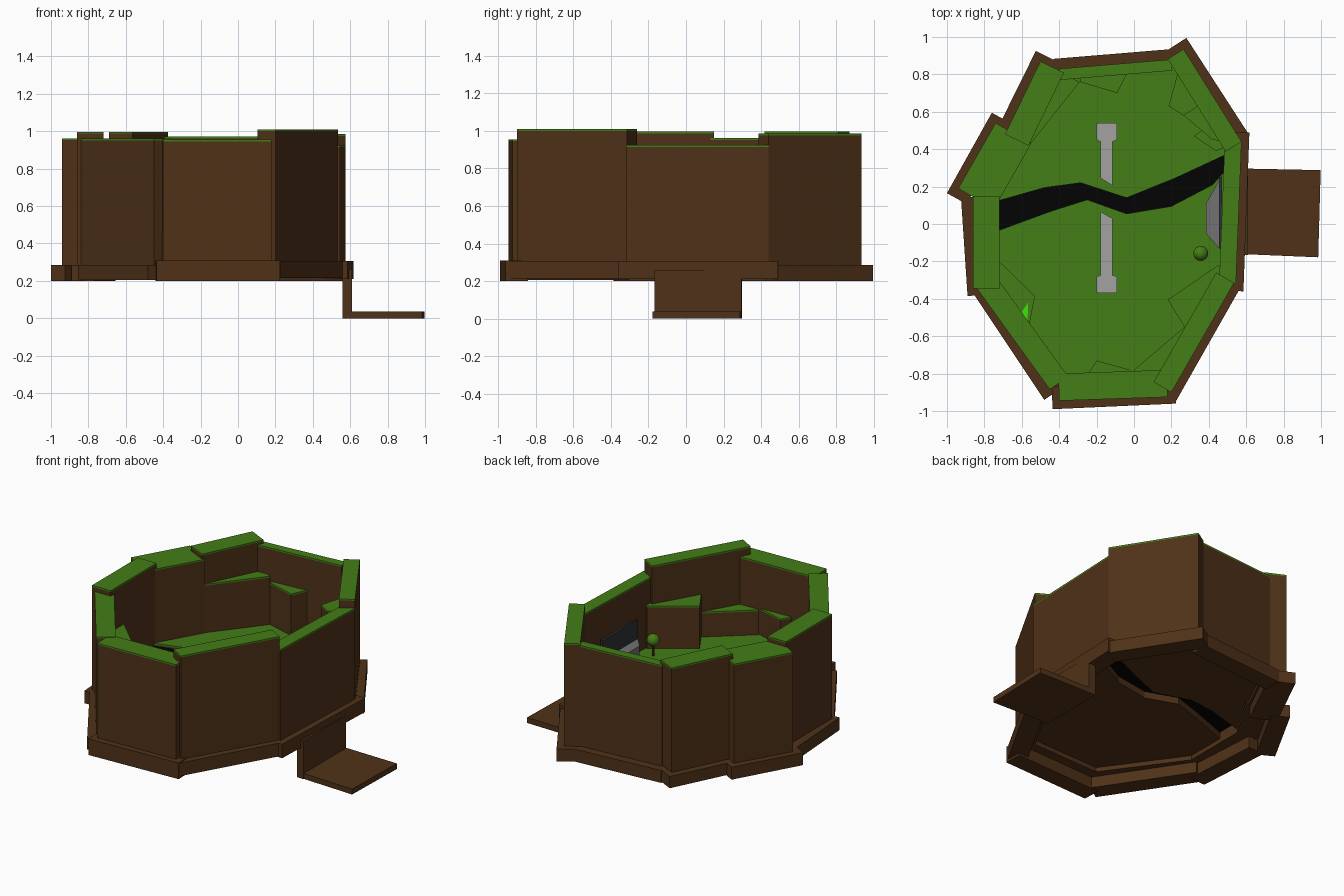
import bpy, bmesh
from mathutils import Vector

if "Cube" in bpy.data.objects:
    bpy.data.objects.remove(bpy.data.objects["Cube"])


def material(name, rgb):
    m = bpy.data.materials.new(name)
    m.diffuse_color = (*rgb, 1)
    m.use_nodes = True
    m.node_tree.nodes["Principled BSDF"].inputs["Base Color"].default_value = m.diffuse_color
    return m


BROWN = material("earth", (0.078, 0.031, 0.009))
GREEN = material("grass", (0.056, 0.21, 0.008))
BRIGHT = material("bright_grass", (0.05, 0.75, 0.005))
BLACK = material("dark_chasm", (0.001, 0.001, 0.001))
STONE = material("pale_stone", (0.36, 0.36, 0.36))
GREY = material("gate_stone", (0.17, 0.17, 0.17))
DARK = material("gate_dark", (0.03, 0.033, 0.036))


def prism(name, pts, z0, z1, mat, cap=None, cap_h=0.01):
    """Extruded outline, optionally with a thin cap layer of another material."""
    bm = bmesh.new()
    levels = [z0, z1 - cap_h, z1] if cap else [z0, z1]
    rings = [[bm.verts.new((x, y, z)) for x, y in pts] for z in levels]
    n = len(pts)
    bm.faces.new(rings[0][::-1])
    top = bm.faces.new(rings[-1])
    top.material_index = 1 if cap else 0
    for k in range(len(rings) - 1):
        a, b = rings[k], rings[k + 1]
        for i in range(n):
            j = (i + 1) % n
            f = bm.faces.new((a[i], a[j], b[j], b[i]))
            f.material_index = k if cap else 0
    bmesh.ops.recalc_face_normals(bm, faces=bm.faces)
    me = bpy.data.meshes.new(name)
    bm.to_mesh(me)
    bm.free()
    me.materials.append(mat)
    if cap:
        me.materials.append(cap)
    ob = bpy.data.objects.new(name, me)
    bpy.context.collection.objects.link(ob)
    return ob


def strip(p, q, t):
    """Rectangle with outer edge p-q and thickness t to the left of p->q."""
    p, q = Vector(p), Vector(q)
    d = (q - p).normalized()
    n = Vector((-d.y, d.x)) * t
    return [tuple(v) for v in (p, q, q + n, p + n)]


# Walls (counter-clockwise): outer edge, thickness, top height, skirt outer edge, skirt z range
walls = [
    ("left", (-.86, .15), (-.86, -.345), .14, .997, (-.925, .14), (-.89, -.385), .2, .285),
    ("front_left", (-.84, -.345), (-.45, -.885), .12, .96, (-.86, -.37), (-.48, -.94), .205, .285),
    ("front", (-.40, -.945), (.18, -.925), .145, .955, (-.435, -.99), (.225, -.96), .2, .31),
    ("front_right", (.20, -.90), (.535, -.315), .11, 1.01, (.22, -.955), (.575, -.33), .215, .305),
    ("right", (.545, -.32), (.575, .44), .09, .925, (.585, -.36), (.617, .49), .21, .305),
    ("back_right", (.575, .44), (.265, .935), .10, .985, (.61, .485), (.28, .995), .2, .285),
    ("back", (.20, .88), (-.40, .83), .06, .972, (.20, .935), (-.43, .883), .2, .285),
    ("back_left", (-.50, .87), (-.69, .48), .14, .997, (-.525, .925), (-.735, .50), .205, .285),
    ("side_left", (-.74, .54), (-.94, .19), .22, .962, (-.76, .595), (-1.0, .165), .2, .285),
]
for name, p, q, t, top, sp, sq, s0, s1 in walls:
    prism(name + "_wall", strip(p, q, t), .28, top, BROWN, GREEN)
    prism(name + "_skirt", strip(sp, sq, .175 if name == "back_left" else .12), s0, s1, BROWN)

# Floor in two halves on either side of the winding chasm
north_edge = [(-.74, .12), (-.475, .195), (-.285, .22), (-.04, .14), (.22, .245), (.50, .375)]
south_edge = [(-.74, -.04), (-.44, .07), (-.25, .13), (-.04, .055), (.2, .095), (.42, .21), (.50, .30)]
prism("floor_back", north_edge + [(.52, .42), (.22, .86), (-.40, .80), (-.46, .80), (-.63, .45), (-.82, .18)],
      .31, .46, BROWN, GREEN)
prism("floor_front", south_edge + [(.52, -.28), (.17, -.84), (-.40, -.86), (-.79, -.30), (-.80, -.04)],
      .31, .46, BROWN, GREEN)
prism("chasm", north_edge + south_edge[::-1], .355, .44, BLACK)

# Rocky ledges inside the walls
ledges = [
    ("ledge_back_left", [(-.56, .42), (-.29, .76), (-.36, .79), (-.45, .76)], .79),
    ("ledge_back", [(-.29, .76), (-.09, .70), (-.04, .80), (-.05, .83), (-.29, .81)], .745),
    ("ledge_back_right", [(.24, .83), (.185, .63), (.265, .58), (.36, .64), (.25, .84)], .77),
    ("ledge_right", [(.26, .585), (.42, .45), (.50, .44), (.38, .66)], .66),
    ("ledge_right_low", [(.32, .47), (.44, .39), (.50, .42), (.40, .53)], .58),
    ("ledge_front_right", [(.18, -.405), (.45, -.22), (.50, -.24), (.32, -.60), (.27, -.55)], .75),
    ("ledge_front_corner", [(.27, -.55), (0, -.78), (.02, -.82), (.18, -.80), (.31, -.60)], .63),
    ("ledge_front", [(-.24, -.79), (-.20, -.73), (-.02, -.78), (-.02, -.82), (-.24, -.82)], .64),
    ("ledge_front_left", [(-.72, -.20), (-.53, -.385), (-.56, -.545), (-.60, -.50), (-.76, -.26)], .715),
]
for name, pts, top in ledges:
    prism(name, pts, .44, top, BROWN, GREEN)
prism("grass_tuft", [(-.605, -.475), (-.57, -.525), (-.565, -.42)], .70, .722, BRIGHT)

# Broken bridge: two shafts with square end pads, split by the chasm
prism("bridge_back", [(-.20, .54), (-.20, .45), (-.178, .44), (-.178, .245), (-.115, .205),
                      (-.115, .44), (-.09, .45), (-.09, .54)], .45, .485, STONE)
prism("bridge_front", [(-.20, -.37), (-.09, -.37), (-.09, -.28), (-.115, -.275), (-.115, .03),
                       (-.178, .065), (-.178, -.275), (-.20, -.28)], .45, .485, STONE)

# Gate on the right wall: low bay in front of a dark panel
bay = [(.47, .26), (.385, .11), (.385, -.05), (.455, -.13), (.47, -.13)]
prism("gate_bay", bay, .45, .56, GREY)
prism("gate_panel", strip((.47, -.13), (.47, .25), .015), .45, .69, DARK)

# Small round tree
bpy.ops.mesh.primitive_uv_sphere_add(segments=16, ring_count=10, radius=.04, location=(.357, -.157, .568))
crown = bpy.context.object
crown.name = "tree_crown"
crown.data.materials.append(GREEN)
bpy.ops.object.shade_smooth_by_angle()
bpy.ops.mesh.primitive_cylinder_add(vertices=8, radius=.008, depth=.1, location=(.357, -.157, .50))
trunk = bpy.context.object
trunk.name = "tree_trunk"
trunk.data.materials.append(BROWN)

# Outside step: post and landing plate
prism("step_post", [(.56, -.165), (.61, -.167), (.61, .295), (.56, .297)], 0, .26, BROWN)
prism("step_plate", [(.56, -.16), (.985, -.178), (.998, .288), (.56, .297)], 0, .037, BROWN)
